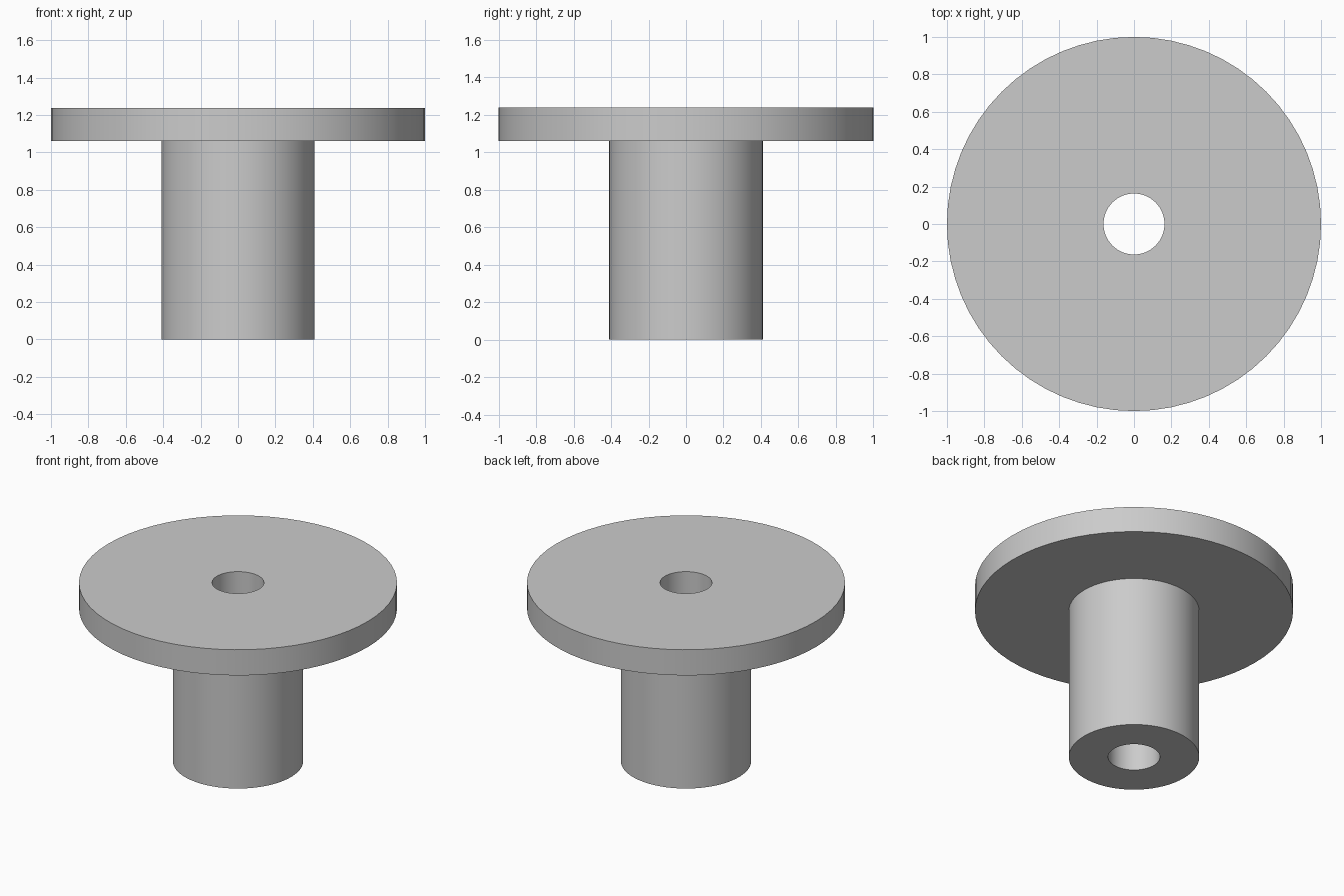
import bpy
import bmesh
import math
from mathutils import Matrix, Vector

cube = bpy.data.objects.get("Cube")
if cube:
    bpy.data.objects.remove(cube, do_unlink=True)

SIDES = 64
BORE, SHAFT, FLANGE = 0.163, 0.41, 1.0   # radii
STEP, TOP = 1.06, 1.238                  # heights

# Plain grey material
grey = bpy.data.materials.new("plain grey")
grey.use_nodes = True
colour = (0.6, 0.6, 0.6, 1)
grey.diffuse_color = colour
grey.node_tree.nodes["Principled BSDF"].inputs["Base Color"].default_value = colour

# Closed half-section: shaft, flange and through bore
section = [(BORE, 0), (SHAFT, 0), (SHAFT, STEP),
           (FLANGE, STEP), (FLANGE, TOP), (BORE, TOP)]

# Revolve the section around the vertical axis
bm = bmesh.new()
rings = []
for i in range(SIDES):
    turn = Matrix.Rotation(math.tau * i / SIDES, 3, "Z")
    rings.append([bm.verts.new(turn @ Vector((r, 0, z))) for r, z in section])
for i, ring in enumerate(rings):
    after = rings[(i + 1) % SIDES]
    for j in range(len(section)):
        k = (j + 1) % len(section)
        bm.faces.new((ring[j], after[j], after[k], ring[k]))
bmesh.ops.recalc_face_normals(bm, faces=bm.faces)

mesh = bpy.data.meshes.new("flanged_bushing")
bm.to_mesh(mesh)
bm.free()
mesh.materials.append(grey)
bushing = bpy.data.objects.new("flanged_bushing", mesh)
bpy.context.collection.objects.link(bushing)

# Smooth the round walls, keep the rims sharp
bpy.context.view_layer.objects.active = bushing
bushing.select_set(True)
bpy.ops.object.shade_smooth_by_angle(angle=math.radians(30))
